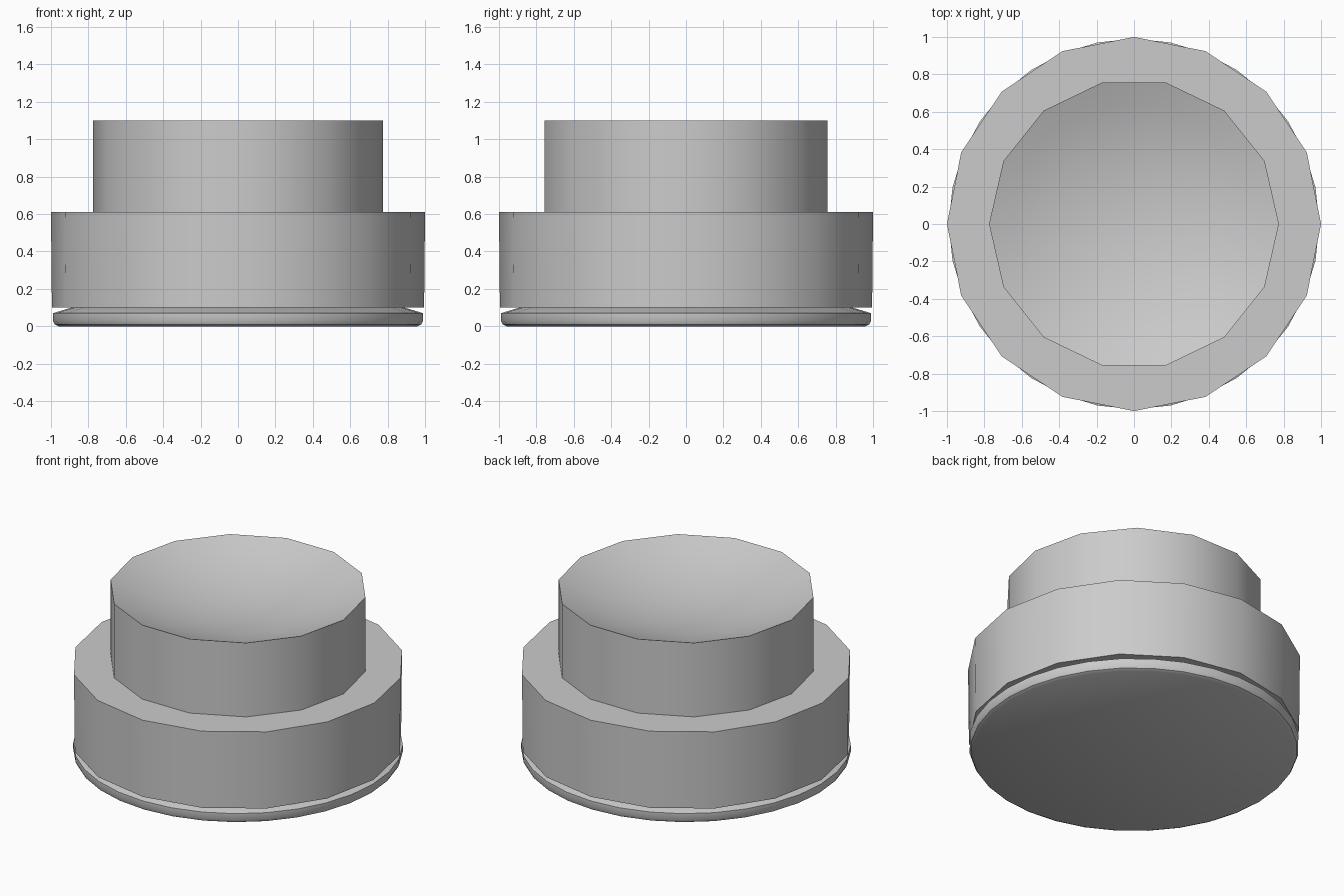
import bpy, bmesh
from math import cos, sin, pi, sqrt, radians

if "Cube" in bpy.data.objects:
    bpy.data.objects.remove(bpy.data.objects["Cube"])


def lathe(name, profile, sides):
    """Revolve (radius, z) points about z; points at radius 0 become poles."""
    bm = bmesh.new()
    rings = []
    for r, z in profile:
        n = sides if r > 0 else 1
        rings.append([bm.verts.new((r * cos(2 * pi * i / sides),
                                    r * sin(2 * pi * i / sides), z)) for i in range(n)])
    for a, b in zip(rings, rings[1:]):
        for i in range(sides):
            j = (i + 1) % sides
            if len(a) == 1:
                bm.faces.new((a[0], b[j], b[i]))
            elif len(b) == 1:
                bm.faces.new((a[i], a[j], b[0]))
            else:
                bm.faces.new((a[i], a[j], b[j], b[i]))
    bmesh.ops.recalc_face_normals(bm, faces=bm.faces)
    mesh = bpy.data.meshes.new(name)
    bm.to_mesh(mesh)
    bm.free()
    obj = bpy.data.objects.new(name, mesh)
    bpy.context.collection.objects.link(obj)
    bpy.ops.object.select_all(action='DESELECT')
    obj.select_set(True)
    bpy.context.view_layer.objects.active = obj
    bpy.ops.object.shade_smooth_by_angle(angle=radians(35))
    return obj


# Rounded foot with a bevelled top edge that forms the groove
lathe("base_disc", [(0, 0), (0.96, 0), (0.98, 0.01), (0.99, 0.03),
                    (0.99, 0.07), (0.89, 0.1), (0, 0.1)], 32)

# Wide lower housing
lathe("housing", [(0, 0.1), (0.995, 0.1), (1.0, 0.61), (0, 0.61)], 16)

# Narrower button with a shallow spherical dish in its top
R, DEPTH, TOP = 0.775, 0.16, 1.1
sphere = (R * R + DEPTH * DEPTH) / (2 * DEPTH)
dish = []
for k in range(6, -1, -1):
    r = R * k / 6
    dish.append((r, TOP - DEPTH + sphere - sqrt(sphere * sphere - r * r)))
lathe("button", [(0, 0.61), (R, 0.61)] + dish, 14)
